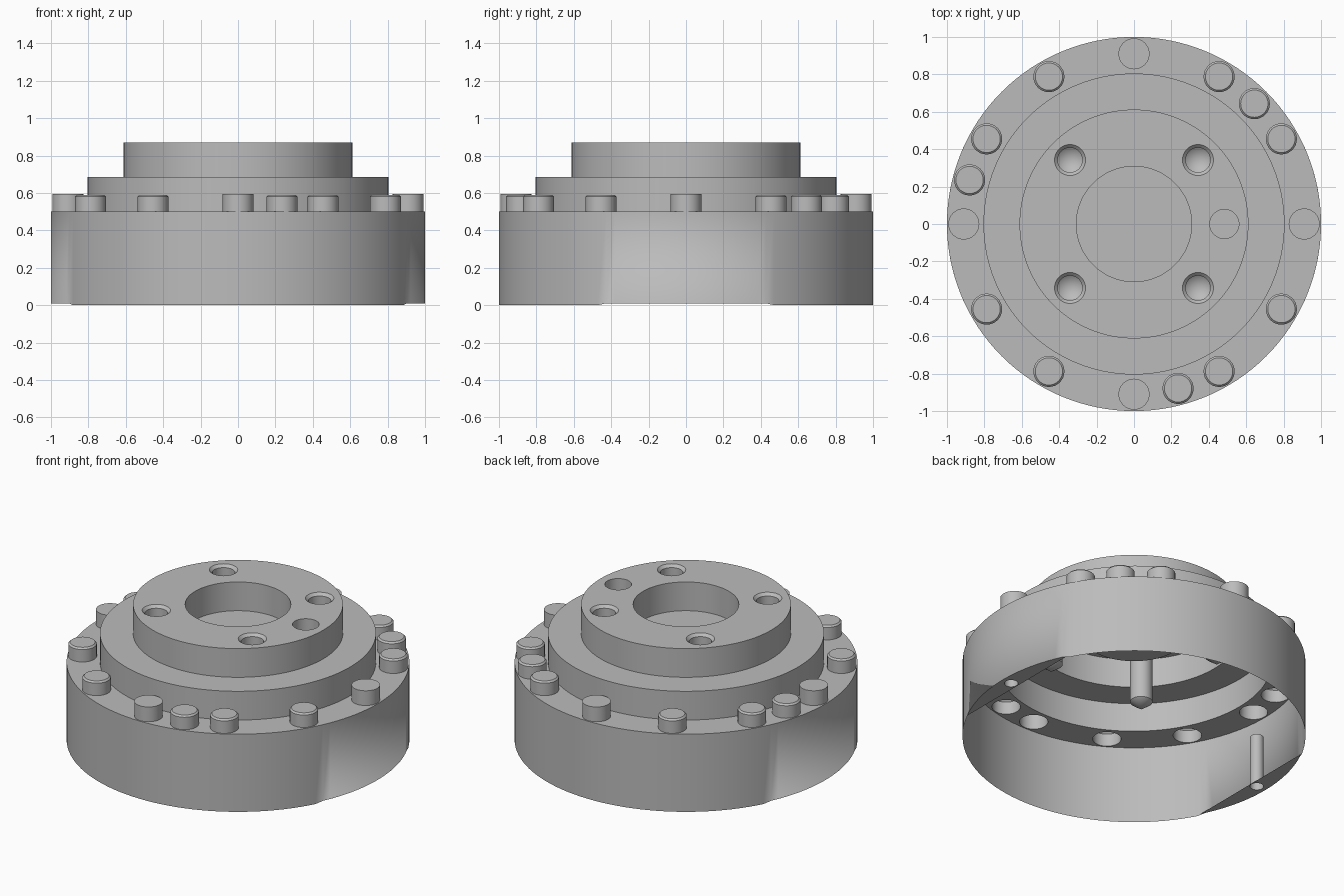
import bpy, bmesh, math

cube = bpy.data.objects.get("Cube")
if cube:
    bpy.data.objects.remove(cube)

steel = bpy.data.materials.new("grey_steel")
steel.use_nodes = True
grey = (0.5, 0.5, 0.5, 1)
steel.diffuse_color = grey
steel.node_tree.nodes["Principled BSDF"].inputs["Base Color"].default_value = grey


def finish(name, bm):
    mesh = bpy.data.meshes.new(name)
    bm.to_mesh(mesh)
    bm.free()
    mesh.materials.append(steel)
    obj = bpy.data.objects.new(name, mesh)
    bpy.context.collection.objects.link(obj)
    bpy.ops.object.select_all(action='DESELECT')
    obj.select_set(True)
    bpy.context.view_layer.objects.active = obj
    bpy.ops.object.shade_smooth_by_angle(angle=math.radians(30))
    return obj


def circle(bm, x, y, r, z, n):
    return [bm.verts.new((x + r * math.cos(math.tau * i / n),
                          y + r * math.sin(math.tau * i / n), z)) for i in range(n)]


def revolve(name, profile, x=0, y=0, n=32):
    """Turn a profile of (radius, height) pairs; listed bottom to top it faces outward."""
    bm = bmesh.new()
    rings = [circle(bm, x, y, r, z, n) for r, z in profile]
    for a, b in zip(rings, rings[1:]):
        for i in range(n):
            j = (i + 1) % n
            bm.faces.new((a[i], a[j], b[j], b[i]))
    bmesh.ops.remove_doubles(bm, verts=bm.verts, dist=1e-5)
    return finish(name, bm)


def sheet(name, z, outline, holes, up=True):
    """Flat face at height z with round holes given as (x, y, r, sides)."""
    bm = bmesh.new()
    loops = [[bm.verts.new((x, y, z)) for x, y in outline]]
    loops += [circle(bm, x, y, r, z, n) for x, y, r, n in holes]
    edges = [bm.edges.new((l[i - 1], l[i])) for l in loops for i in range(len(l))]
    bmesh.ops.triangle_fill(bm, edges=edges, use_beauty=True)
    for f in bm.faces:
        f.normal_update()
        if (f.normal.z > 0) != up:
            f.normal_flip()
    return finish(name, bm)


def disc(r, n):
    return [(r * math.cos(math.tau * i / n), r * math.sin(math.tau * i / n)) for i in range(n)]


N = 128
R_BASE, R_STEP, R_TOP, R_BORE = 1.0, 0.805, 0.612, 0.308
Z_BASE, Z_STEP, Z_TOP = 0.5, 0.685, 0.87
FLAT_X, FLAT_Z = 0.89, 0.01

# Outer wall, with shallow relief at both sides of the lower rim
wall = revolve("base_wall", [(R_BASE, 0), (R_BASE, FLAT_Z), (R_BASE, Z_BASE)], n=N)
for v in wall.data.vertices:
    if v.co.z < FLAT_Z and abs(v.co.x) > FLAT_X:
        v.co.z = FLAT_Z

# Stepped walls, ledge and recessed bore
revolve("step_wall", [(R_STEP, Z_BASE), (R_STEP, Z_STEP)], n=N)
revolve("step_ledge", [(R_STEP, Z_STEP), (R_TOP, Z_STEP)], n=N)
revolve("hub_wall", [(R_TOP, Z_STEP), (R_TOP, Z_TOP)], n=N)
revolve("centre_bore", [(R_BORE, Z_TOP), (R_BORE, Z_STEP), (0, Z_STEP)], n=N)

# Studs around the base ledge
R_STUD, STUD_CIRCLE = 0.083, 0.91
plain = [0, 90, 180, 270]
chamfered = [30, 45, 60, 120, 150, 165, 210, 240, 285, 300, 330]
stud_holes = []
for a in plain + chamfered:
    x = STUD_CIRCLE * math.cos(math.radians(a))
    y = STUD_CIRCLE * math.sin(math.radians(a))
    stud_holes.append((x, y, R_STUD, 32))
    if a in plain:
        profile = [(R_STUD, Z_BASE), (R_STUD, 0.595), (0, 0.595)]
    else:
        profile = [(R_STUD, Z_BASE), (R_STUD, 0.58), (0.073, 0.59), (0, 0.59)]
    revolve(f"stud_{a}", profile, x, y)
sheet("base_ledge", Z_BASE, disc(R_BASE, N), stud_holes + [(0, 0, R_STEP, N)])

# Drilled hub holes with countersunk mouths and conical ends
hub_holes = [(0, 0, R_BORE, N), (0.483, 0, 0.078, 32)]
for sx in (-1, 1):
    for sy in (-1, 1):
        x, y = 0.342 * sx, 0.342 * sy
        hub_holes.append((x, y, 0.083, 32))
        revolve("drilled_hole", [(0.083, Z_TOP), (0.066, 0.853), (0.066, 0.51), (0, 0.46)], x, y)
revolve("locating_hole", [(0.078, Z_TOP), (0.078, Z_STEP), (0, Z_STEP)], 0.483, 0)
sheet("hub_face", Z_TOP, disc(R_TOP, N), hub_holes)

# Underside flats with small pin holes
half = math.acos(FLAT_X)
for side, turn in (("left", 0), ("right", math.pi)):
    arc = [turn - half + 2 * half * i / 20 for i in range(21)]
    outline = [(math.cos(t), math.sin(t)) for t in arc]
    cx = 0.935 * math.cos(turn)
    sheet(f"{side}_flat", FLAT_Z, outline, [(cx, 0, 0.04, 24)], up=False)
    revolve(f"{side}_pin_hole", [(0, 0.34), (0.04, 0.34), (0.04, FLAT_Z)], cx, 0, 24)
